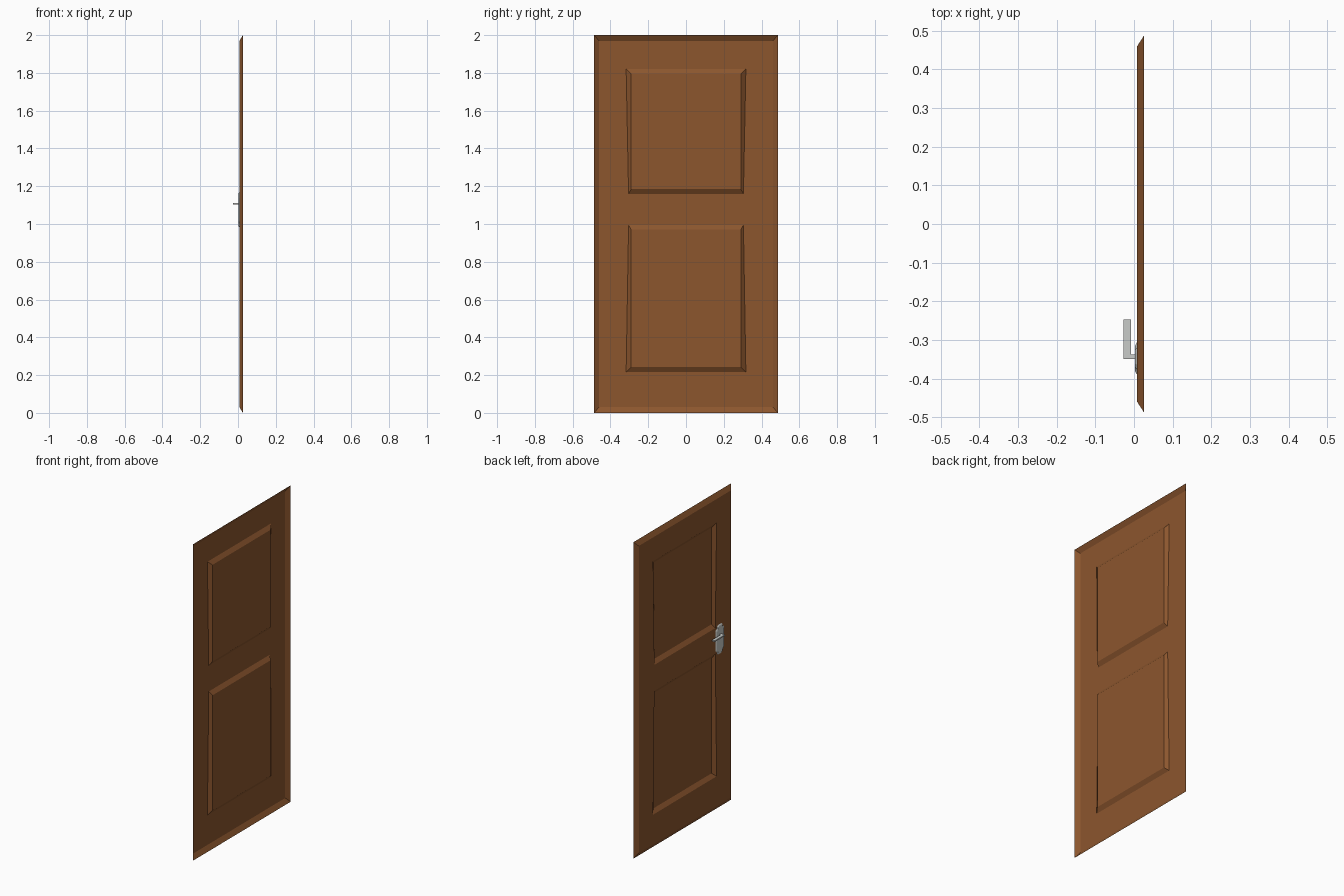
import bpy, bmesh

if "Cube" in bpy.data.objects:
    bpy.data.objects.remove(bpy.data.objects["Cube"])


def material(name, rgb):
    m = bpy.data.materials.new(name)
    m.diffuse_color = (*rgb, 1)
    m.use_nodes = True
    m.node_tree.nodes["Principled BSDF"].inputs["Base Color"].default_value = m.diffuse_color
    return m


WOOD = material("brown wood", (0.262, 0.093, 0.027))
STEEL = material("light steel", (0.58, 0.60, 0.58))


def finish(bm, name, mat):
    bmesh.ops.remove_doubles(bm, verts=bm.verts, dist=1e-5)
    bmesh.ops.recalc_face_normals(bm, faces=bm.faces)
    mesh = bpy.data.meshes.new(name)
    bm.to_mesh(mesh)
    bm.free()
    mesh.materials.append(mat)
    ob = bpy.data.objects.new(name, mesh)
    bpy.context.collection.objects.link(ob)
    return ob


def bridge(bm, a, b):
    # strip of quads between two closed loops of vertices
    for i in range(len(a)):
        j = (i + 1) % len(a)
        bm.faces.new((a[i], a[j], b[j], b[i]))


def rect(bm, x, hw_low, hw_high, z0, z1):
    return [bm.verts.new(p) for p in ((x, -hw_low, z0), (x, hw_low, z0),
                                      (x, hw_high, z1), (x, -hw_high, z1))]


# door leaf: open-backed pressed sheet with two recessed panels
FACE, BACK = 0.008, 0.025
bm = bmesh.new()
rows = [(0.03, 0.317), (0.217, 0.317), (0.995, 0.304),
        (1.159, 0.304), (1.82, 0.317), (1.97, 0.317)]
grid = [[bm.verts.new((FACE, y, z)) for y in (-0.46, -hw, hw, 0.46)] for z, hw in rows]
for r in range(5):
    for c in range(3):
        if c == 1 and r in (1, 3):
            continue
        bm.faces.new((grid[r][c], grid[r][c + 1], grid[r + 1][c + 1], grid[r + 1][c]))

# recessed panels with sloped mouldings
for r in (1, 3):
    outer = [grid[r][1], grid[r][2], grid[r + 1][2], grid[r + 1][1]]
    inner = rect(bm, BACK, 0.291, 0.291, rows[r][0] + 0.025, rows[r + 1][0] - 0.025)
    bridge(bm, outer, inner)
    bm.faces.new(inner)

# sloped outer rim
edge = [grid[0][0], grid[0][3], grid[5][3], grid[5][0]]
rim = rect(bm, 0.026, 0.488, 0.488, 0.0, 2.0)
side = [((0, 0), (0, 3)), ((0, 3), (5, 3)), ((5, 3), (5, 0)), ((5, 0), (0, 0))]
bridge(bm, edge, rim)
finish(bm, "door_leaf", WOOD)

# scalloped handle plate with bevelled border
bm = bmesh.new()
half = [(0.094, 0.016), (0.086, 0.028), (0.074, 0.030), (0.064, 0.042)]
right = half + [(-z, w) for z, w in reversed(half)]
outline = [(w, z) for z, w in right] + [(-w, z) for z, w in reversed(right)]


def plate_loop(x, s):
    return [bm.verts.new((x, -0.348 + y * s, 1.075 + z * (1 - (1 - s) * 0.4)))
            for y, z in outline]


back, front = plate_loop(0.0078, 1.0), plate_loop(0.003, 0.8)
bridge(bm, back, front)
bm.faces.new(front)
bm.faces.new(list(reversed(back)))
finish(bm, "handle_plate", STEEL)


def box(name, lo, hi):
    bm = bmesh.new()
    bmesh.ops.create_cube(bm, size=1)
    for v in bm.verts:
        v.co = [(lo[i] + hi[i]) / 2 + v.co[i] * (hi[i] - lo[i]) for i in range(3)]
    return finish(bm, name, STEEL)


# lever and its neck
box("handle_neck", (-0.008, -0.350, 1.102), (0.004, -0.338, 1.110))
box("handle_lever", (-0.027, -0.350, 1.102), (-0.008, -0.247, 1.110))
